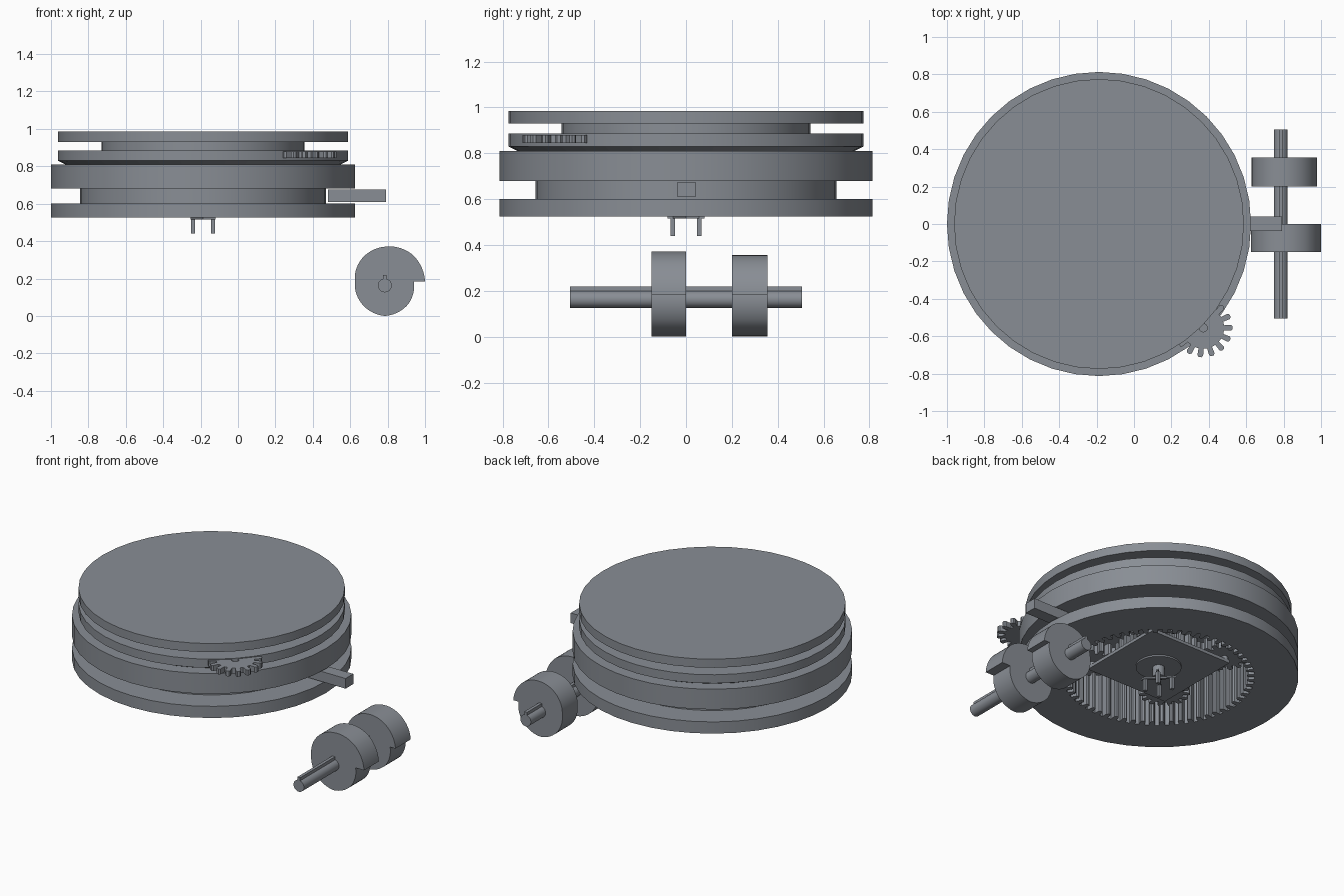
import bpy, bmesh
from math import sin, cos, pi, tau, radians
from mathutils import Matrix

if "Cube" in bpy.data.objects:
    bpy.data.objects.remove(bpy.data.objects["Cube"])

CX = -0.187             # turntable axis
SX, SZ = 0.785, 0.163   # cam shaft axis

steel = bpy.data.materials.new("dark_steel")
steel.diffuse_color = (0.25, 0.27, 0.30, 1)
steel.use_nodes = True
steel.node_tree.nodes["Principled BSDF"].inputs["Base Color"].default_value = steel.diffuse_color


def circle(r, n=40, cx=0, cy=0):
    return [(cx + r * cos(tau * i / n), cy + r * sin(tau * i / n)) for i in range(n)]


def rect(x0, x1, y0, y1):
    return [(x0, y0), (x1, y0), (x1, y1), (x0, y1)]


def gear(teeth, root, tip, phase=0):
    # each tooth: root, shoulder and tip points on both sides
    sh = root + (tip - root) * 0.8
    steps = ((-0.29, root), (-0.25, sh), (-0.12, tip), (0.12, tip), (0.25, sh), (0.29, root))
    return [(r * cos(phase + tau * (i + f) / teeth), r * sin(phase + tau * (i + f) / teeth))
            for i in range(teeth) for f, r in steps]


def slab(name, outlines, lo, hi, at=(CX, 0), along_y=False):
    """Extrude a flat outline (further outlines are holes) from lo to hi."""
    cu = bpy.data.curves.new(name, 'CURVE')
    cu.dimensions, cu.fill_mode, cu.extrude = '2D', 'BOTH', (hi - lo) / 2
    for pts in outlines:
        sp = cu.splines.new('POLY')
        sp.points.add(len(pts) - 1)
        for p, (x, y) in zip(sp.points, pts):
            p.co = (x, y, 0, 1)
        sp.use_cyclic_u = True
    ob = bpy.data.objects.new(name, cu)
    bpy.context.collection.objects.link(ob)
    mid = (lo + hi) / 2
    if along_y:
        ob.location, ob.rotation_euler = (at[0], mid, at[1]), (pi / 2, 0, 0)
    else:
        ob.location = (at[0], at[1], mid)
    bpy.ops.object.select_all(action='DESELECT')
    ob.select_set(True)
    bpy.context.view_layer.objects.active = ob
    bpy.ops.object.convert(target='MESH')
    ob = bpy.context.view_layer.objects.active
    bm = bmesh.new()
    bm.from_mesh(ob.data)
    bmesh.ops.remove_doubles(bm, verts=bm.verts, dist=1e-5)
    bmesh.ops.recalc_face_normals(bm, faces=bm.faces)
    bm.to_mesh(ob.data)
    bm.free()
    ob.data.materials.clear()
    ob.data.materials.append(steel)
    bpy.ops.object.shade_smooth_by_angle(angle=radians(28))
    return ob


# Base ring with internal gear teeth
ring_teeth = gear(60, 0.558, 0.515)
slab("base_flange", [circle(0.813), ring_teeth], 0.525, 0.60)
slab("base_groove", [circle(0.657), ring_teeth], 0.60, 0.68)
slab("base_upper_rim", [circle(0.813), ring_teeth], 0.68, 0.81)

# Bevelled underside of the turntable
bm = bmesh.new()
bmesh.ops.create_cone(bm, cap_ends=True, segments=40, radius1=0.735, radius2=0.775, depth=0.02,
                      matrix=Matrix.Rotation(pi / 2, 4, 'Z'))
me = bpy.data.meshes.new("turntable_bevel")
bm.to_mesh(me)
bm.free()
me.materials.append(steel)
bevel = bpy.data.objects.new("turntable_bevel", me)
bevel.location = (CX, 0, 0.82)
bpy.context.collection.objects.link(bevel)

# Turntable discs and neck
slab("turntable_lower", [circle(0.775)], 0.83, 0.885)
slab("turntable_neck", [circle(0.543)], 0.885, 0.93)
slab("turntable_top", [circle(0.775)], 0.93, 0.985)

# Outer pinion at the edge of the turntable
slab("outer_pinion", [gear(15, 0.112, 0.158), circle(0.022, 16)], 0.845, 0.88, (0.37, -0.555))

# Carrier plate with planet gears at its corners and a sun gear
slab("carrier_plate", [rect(-0.292, 0.292, -0.292, 0.292)], 0.60, 0.62)
slab("sun_gear", [gear(30, 0.225, 0.262)], 0.64, 0.71)
for i in range(4):
    a = pi / 4 + i * pi / 2
    pos = (CX + 0.385 * cos(a), 0.385 * sin(a))
    slab(f"planet_gear_{i}", [gear(15, 0.11, 0.15)], 0.64, 0.71, pos)
    slab(f"planet_pin_{i}", [circle(0.02, 16)], 0.62, 0.64, pos)

# Central socket with four pins
slab("hub_disc", [circle(0.133, 32)], 0.59, 0.60)
slab("hub_stub", [circle(0.035, 20)], 0.525, 0.59)
arm, w = 0.068, 0.012
for n, s in (("a", 1), ("b", -1)):
    slab("pin_bar_" + n, [[(-arm, -s * arm - w), (arm, s * arm - w),
                           (arm, s * arm + w), (-arm, -s * arm + w)]], 0.515, 0.525)
for i in range(4):
    sx, sy = (-1, 1)[i % 2], (-1, 1)[i // 2]
    slab(f"socket_pin_{i}", [rect(-0.01, 0.01, -0.01, 0.01)], 0.44, 0.515,
         (CX + sx * 0.053, sy * 0.058))

# Follower lever
slab("follower_lever", [rect(0.48, 0.79, -0.037, 0.041)], 0.61, 0.675, (0, 0))

# Keyed cam shaft
slab("cam_shaft", [circle(0.037, 24)], -0.505, 0.505, (SX, SZ), True)
slab("shaft_key", [rect(-0.01, 0.01, 0.03, 0.055)], -0.505, 0.505, (SX, SZ), True)


# Snail cams
def snail(keys, n=72):
    pts = []
    for i in range(n + 1):
        d = 360 * i / n
        for (a0, r0), (a1, r1) in zip(keys, keys[1:]):
            if a0 <= d <= a1:
                r = r0 + (r1 - r0) * (d - a0) / (a1 - a0)
                break
        pts.append((r * cos(radians(d)), r * sin(radians(d))))
    return pts


front = [(0, .215), (45, .205), (90, .185), (180, .16), (225, .172), (270, .185), (315, .175), (360, .155)]
back = [(0, .193), (45, .182), (90, .17), (180, .155), (225, .17), (270, .183), (315, .175), (360, .155)]
slab("front_cam", [snail(front)], -0.15, 0.0, (SX, 0.185), True)
slab("back_cam", [snail(back)], 0.20, 0.355, (SX, 0.185), True)
